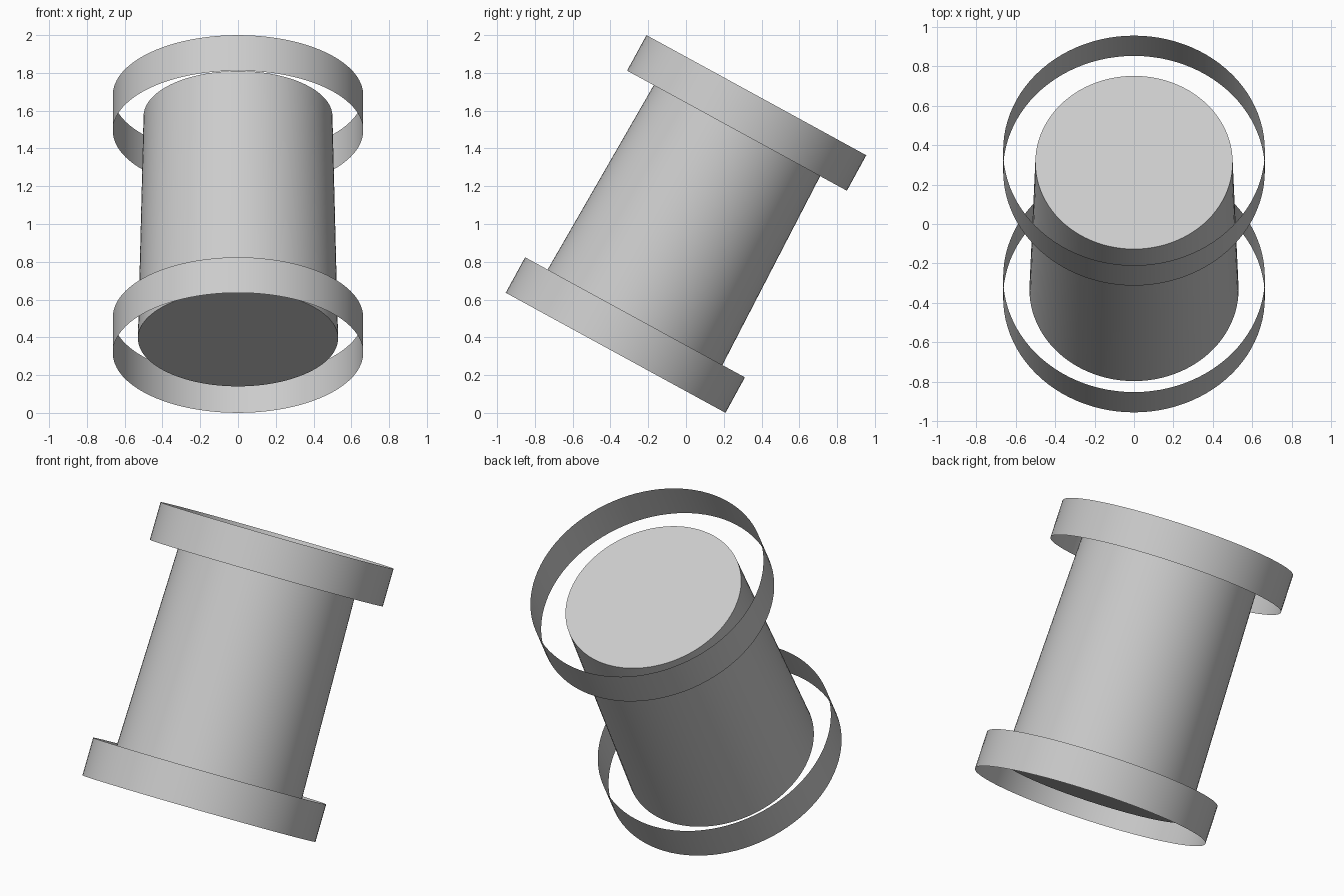
import bpy
from mathutils import Matrix

TILT = Matrix.Translation((0, 0, 1)) @ Matrix.Rotation(-0.5, 4, 'X')
SIDES = 96

cube = bpy.data.objects.get("Cube")
if cube:
    bpy.data.objects.remove(cube, do_unlink=True)

grey = bpy.data.materials.new("light_grey")
grey.use_nodes = True
colour = (0.6, 0.6, 0.6, 1)
grey.diffuse_color = colour
grey.node_tree.nodes["Principled BSDF"].inputs["Base Color"].default_value = colour


def tube(name, bottom, top, r_bottom, r_top, caps):
    """Round section along the tilted axis, from bottom to top."""
    bpy.ops.mesh.primitive_cone_add(
        vertices=SIDES, radius1=r_bottom, radius2=r_top, depth=top - bottom,
        end_fill_type='NGON' if caps else 'NOTHING')
    obj = bpy.context.object
    obj.name = name
    obj.data.materials.append(grey)
    bpy.ops.object.shade_smooth_by_angle()
    obj.matrix_world = TILT @ Matrix.Translation((0, 0, (bottom + top) / 2))
    return obj


# Closed, slightly tapered core
tube("core", -0.69, 0.65, 0.53, 0.5, True)

# Thin open bands around both ends
for name, side in (("lower_band", -1), ("upper_band", 1)):
    low, high = sorted((side * 0.563, side * 0.777))
    tube(name, low, high, 0.663, 0.663, False)
